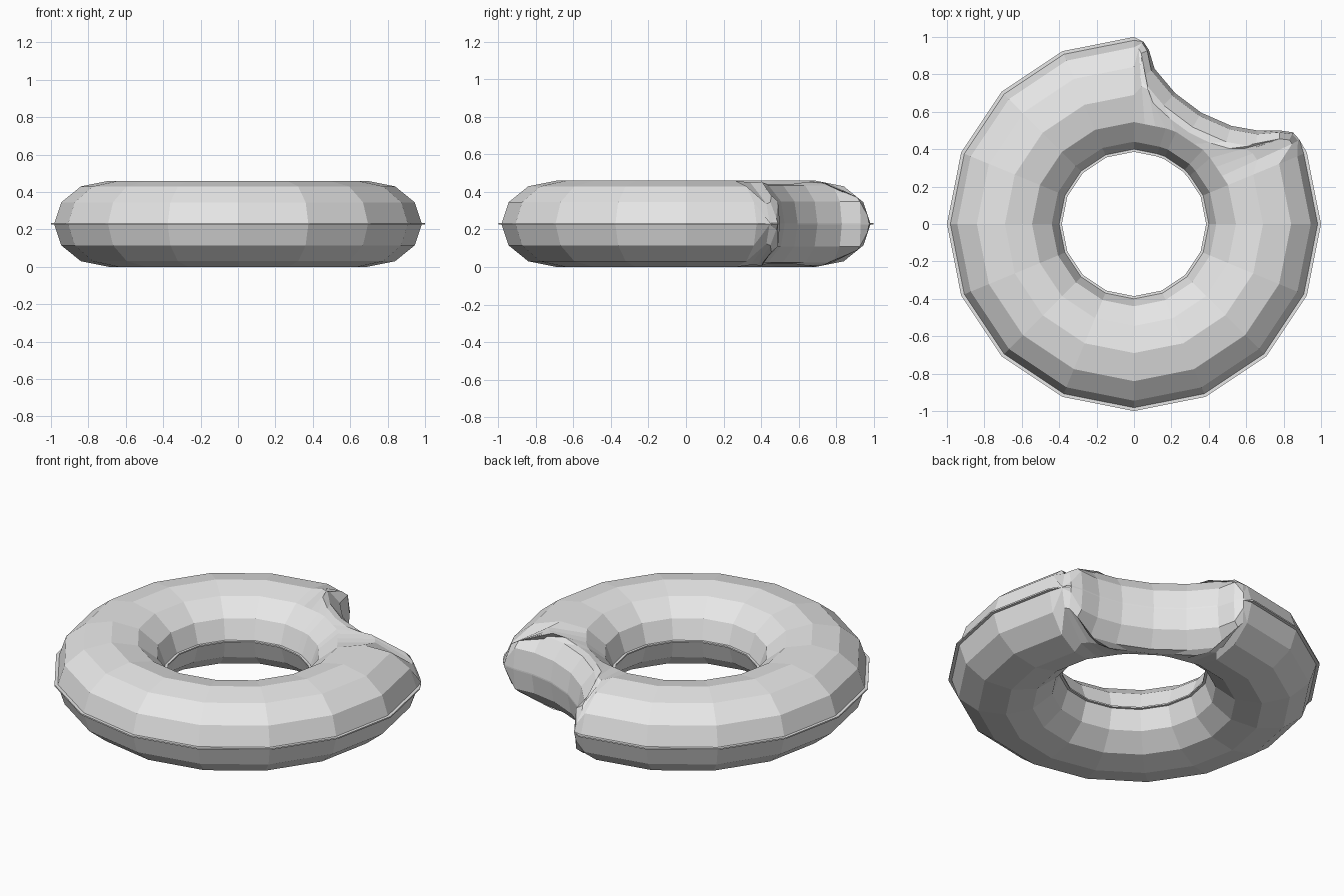
import bpy, bmesh, math
from mathutils import Vector

old = bpy.data.objects.get("Cube")
if old:
    bpy.data.objects.remove(old, do_unlink=True)

SEGMENTS = 16
MID = 0.23          # height of the seam
LIP = 0.004         # half thickness of the seam lip
LIP_WIDTH = 0.018

# Half cross-section: radius and height above the seam
SECTION = [(0.40, LIP), (0.44, 0.115), (0.545, 0.2), (0.69, MID),
           (0.84, 0.2), (0.945, 0.115), (0.982, LIP)]

# Outline of the bitten notch, counter-clockwise
BITE = [Vector(p) for p in [
    (0.91, 0.38), (0.885, 0.45), (0.85, 0.49), (0.78, 0.5), (0.66, 0.5),
    (0.52, 0.525), (0.36, 0.595), (0.22, 0.70), (0.11, 0.83),
    (0.08, 0.93), (0.05, 0.975), (0, 0.985)]]


def height_at(radius):
    """Height of the whole ring above its seam at a radius."""
    for (r0, h0), (r1, h1) in zip(SECTION, SECTION[1:]):
        if r0 <= radius <= r1:
            return h0 + (h1 - h0) * (radius - r0) / (r1 - r0)
    return LIP


def polar(radius, angle):
    """Point on a regular polygon of the given corner radius."""
    step = 2 * math.pi / SEGMENTS
    off = angle % step - step / 2
    radius *= math.cos(step / 2) / math.cos(off)
    return Vector((radius * math.cos(angle), radius * math.sin(angle)))


def whole_column(angle):
    pts = [(polar(r, angle), h) for r, h in SECTION]
    inner = (polar(SECTION[0][0] - LIP_WIDTH * 0.8, angle), LIP)
    outer = (polar(SECTION[-1][0] + LIP_WIDTH, angle), LIP)
    return [inner] + pts + [outer]


def bite_column(index, angle):
    tip = BITE[index]
    along = BITE[index + 1] - BITE[index - 1]
    normal = Vector((along.y, -along.x)).normalized()
    scale = 0.5 if tip.length > 0.92 else 1.0
    rim = []
    for offset, limit in ((0.09, 0.205), (0.02, 0.12)):
        p = tip - normal * offset * scale
        rim.append((p, max(LIP, min(limit, height_at(p.length)))))
    # Crest lies between the inner shoulder and the bitten rim
    shoulder = polar(SECTION[2][0], angle)
    crest = shoulder.lerp(rim[0][0], 0.5)
    crest_h = max(height_at(crest.length), 0.212)
    start = whole_column(angle)[:4]
    return start + [(crest, crest_h)] + rim + [(tip, LIP), (tip, LIP)]


# Columns around the ring, with the notch between two of them
step = 2 * math.pi / SEGMENTS
columns = [whole_column(0), whole_column(step)]
last = len(BITE) - 1
for i in range(1, last):
    columns.append(bite_column(i, step + 3 * step * i / last))
for s in range(4, SEGMENTS):
    columns.append(whole_column(s * step))

# Skin the mirrored cross-sections into one closed ring
bm = bmesh.new()
loops = []
for col in columns:
    upper = [bm.verts.new((p.x, p.y, MID + h)) for p, h in col]
    lower = [bm.verts.new((p.x, p.y, MID - h)) for p, h in reversed(col)]
    loops.append(upper + lower)
for a, b in zip(loops, loops[1:] + loops[:1]):
    count = len(a)
    for j in range(count):
        k = (j + 1) % count
        bm.faces.new((a[j], b[j], b[k], a[k]))
bmesh.ops.remove_doubles(bm, verts=bm.verts, dist=0.0005)
bmesh.ops.recalc_face_normals(bm, faces=bm.faces)

mesh = bpy.data.meshes.new("bitten_ring")
bm.to_mesh(mesh)
bm.free()

grey = bpy.data.materials.new("plain grey")
grey.use_nodes = True
colour = (0.8, 0.8, 0.8, 1)
grey.diffuse_color = colour
grey.node_tree.nodes["Principled BSDF"].inputs["Base Color"].default_value = colour
mesh.materials.append(grey)

ring = bpy.data.objects.new("bitten_ring", mesh)
bpy.context.collection.objects.link(ring)
